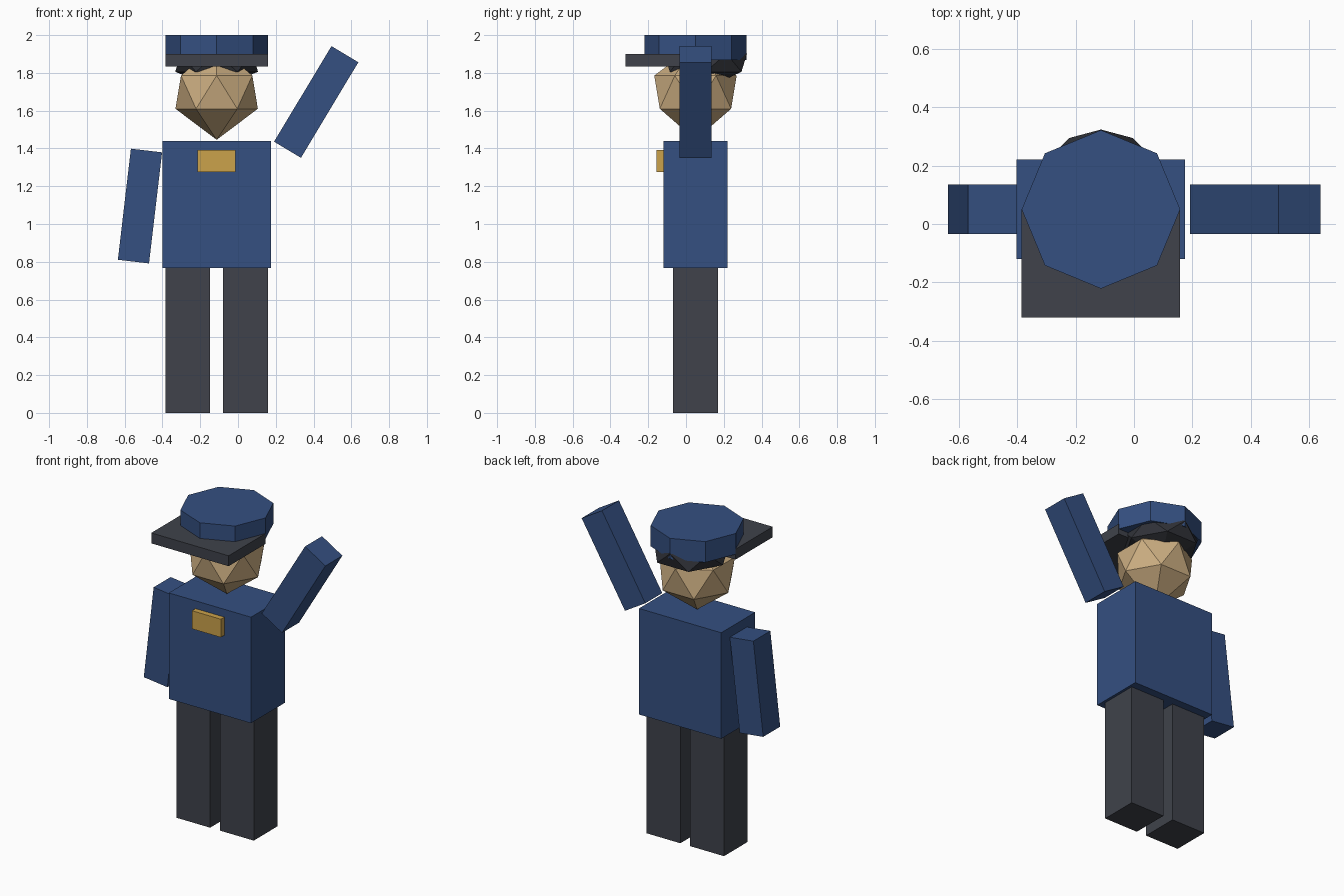
import bpy, bmesh
from math import radians, sin, cos, pi

if "Cube" in bpy.data.objects:
    bpy.data.objects.remove(bpy.data.objects["Cube"])

CX, CY = -0.113, 0.05  # body axis


def material(name, rgb):
    m = bpy.data.materials.new(name)
    m.diffuse_color = (*rgb, 1)
    m.use_nodes = True
    m.node_tree.nodes["Principled BSDF"].inputs["Base Color"].default_value = m.diffuse_color
    return m


BLUE = material("blue_cloth", (0.035, 0.08, 0.22))
DARK = material("dark_cloth", (0.05, 0.055, 0.07))
HAIR = material("dark_hair", (0.03, 0.032, 0.04))
SKIN = material("skin", (0.60, 0.42, 0.22))
GOLD = material("gold", (0.60, 0.36, 0.07))


def box(name, center, size, mat, tilt=0):
    bpy.ops.mesh.primitive_cube_add(size=1, location=center)
    ob = bpy.context.object
    ob.name = name
    ob.scale = size
    ob.rotation_euler.y = radians(tilt)
    ob.data.materials.append(mat)
    return ob


def faceted_ball(name, center, radius, ring_z, apex_z, mat):
    """Two six-sided rings, twisted against each other, closed by two points."""
    bm = bmesh.new()
    for side, twist in ((-1, 0), (1, pi / 6)):
        bm.verts.new((0, 0, side * apex_z))
        for i in range(6):
            a = i * pi / 3 + twist
            bm.verts.new((radius * cos(a), radius * sin(a), side * ring_z))
    bmesh.ops.convex_hull(bm, input=bm.verts[:])
    bmesh.ops.recalc_face_normals(bm, faces=bm.faces[:])
    me = bpy.data.meshes.new(name)
    bm.to_mesh(me)
    bm.free()
    me.materials.append(mat)
    ob = bpy.data.objects.new(name, me)
    ob.location = center
    bpy.context.collection.objects.link(ob)
    return ob


# Legs and torso
for label, s in (("right", -1), ("left", 1)):
    box(label + "_leg", (CX + s * 0.153, CY, 0.384), (0.237, 0.237, 0.768), DARK)
box("torso", (CX, CY, 1.104), (0.576, 0.34, 0.672), BLUE)
box("chest_badge", (CX, -0.135, 1.333), (0.202, 0.04, 0.115), GOLD)

# Arms: one hanging, one raised
box("lowered_arm", (-0.519, CY, 1.095), (0.166, 0.17, 0.592), BLUE, 6.7)
box("raised_arm", (0.414, CY, 1.646), (0.166, 0.17, 0.59), BLUE, 31)

# Head and hair
faceted_ball("head", (CX, CY, 1.698), 0.218, 0.088, 0.252, SKIN)
faceted_ball("hair", (CX, 0.104, 1.854), 0.219, 0.048, 0.138, HAIR)

# Cap with flat visor
bpy.ops.mesh.primitive_cylinder_add(vertices=8, radius=0.271, depth=0.132,
                                    location=(CX, CY, 1.934))
cap = bpy.context.object
cap.name = "cap_crown"
cap.data.materials.append(BLUE)
box("cap_visor", (CX, -0.134, 1.868), (0.542, 0.372, 0.066), DARK)
